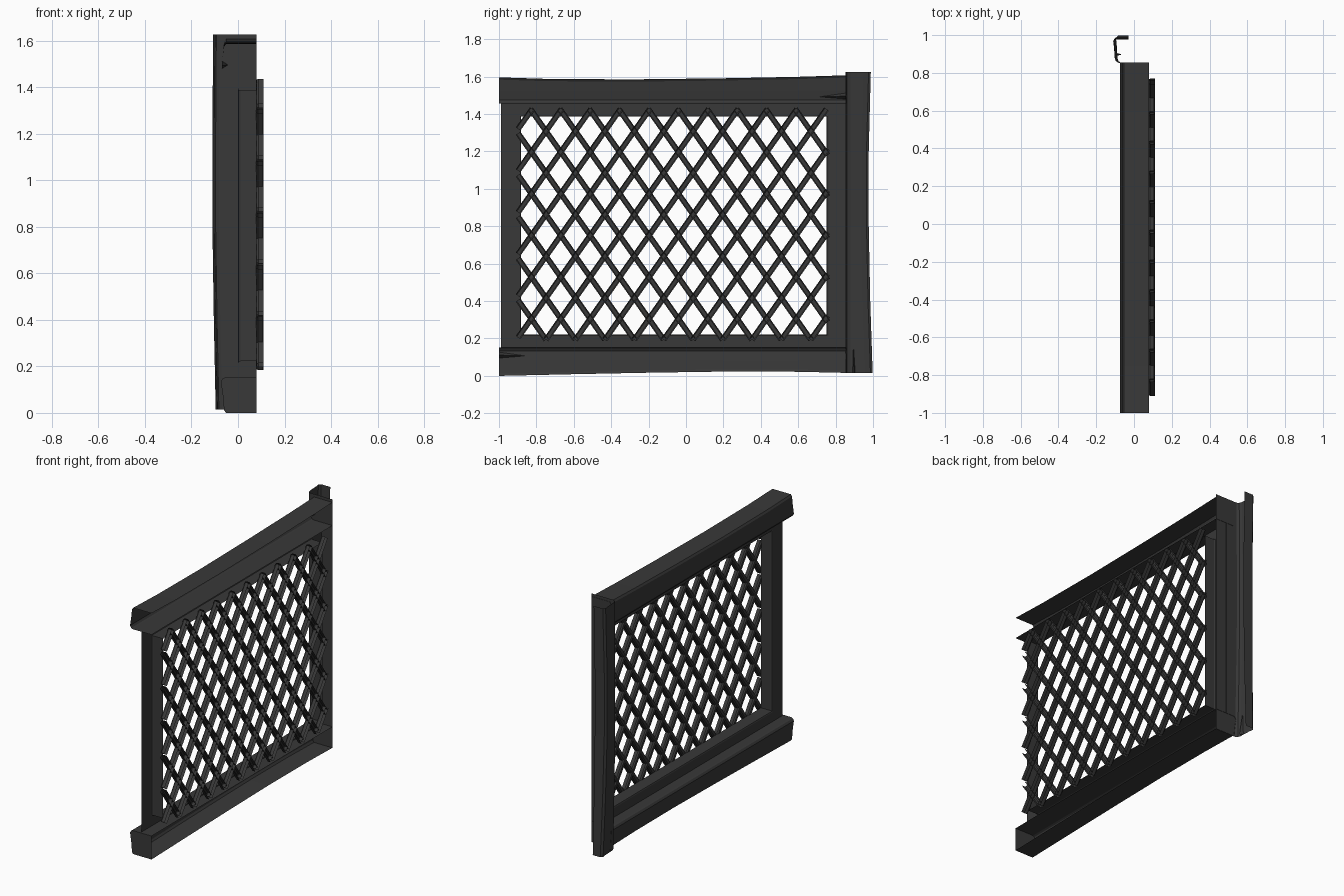
import bpy, bmesh
from mathutils import Vector

if "Cube" in bpy.data.objects:
    bpy.data.objects.remove(bpy.data.objects["Cube"])

mat = bpy.data.materials.new("dark_grey")
mat.diffuse_color = (0.04, 0.04, 0.04, 1)
mat.use_nodes = True
mat.node_tree.nodes["Principled BSDF"].inputs["Base Color"].default_value = mat.diffuse_color


def finish(bm, name):
    me = bpy.data.meshes.new(name)
    bm.to_mesh(me)
    bm.free()
    me.materials.append(mat)
    ob = bpy.data.objects.new(name, me)
    bpy.context.collection.objects.link(ob)
    return ob


def loft(bm, rings, closed=False, cap=None):
    """Skin a list of point rings into an open sheet; cap is a ring index."""
    vs = [[bm.verts.new(p) for p in r] for r in rings]
    n = len(rings[0])
    for a, b in zip(vs, vs[1:]):
        for i in range(n if closed else n - 1):
            j = (i + 1) % n
            bm.faces.new((a[i], a[j], b[j], b[i]))
    if cap is not None:
        bm.faces.new(vs[cap])


def crack(bm, tip, end_a, end_b, depth):
    """Thin V-shaped split running in from a board end."""
    t, a, b = Vector(tip), Vector(end_a), Vector(end_b)
    low = bm.verts.new((a + b) / 2 + Vector((depth, 0, 0)))
    t, a, b = (bm.verts.new(p) for p in (t, a, b))
    bm.faces.new((t, a, low))
    bm.faces.new((t, low, b))


# Rails: C-shaped boards open at the back, outer edge slightly warped
def rail(name, inner_z, outer, cap):
    s = 1 if outer[0][1] > inner_z else -1
    rings = []
    for y, z in outer:
        rings.append([(0.08, y, z), (-0.052, y, z), (-0.06, y, z - s * 0.012),
                      (-0.066, y, inner_z + s * 0.07), (-0.074, y, inner_z + s * 0.018),
                      (-0.066, y, inner_z + s * 0.005), (-0.055, y, inner_z),
                      (0.08, y, inner_z)])
    bm = bmesh.new()
    loft(bm, rings, cap=cap)
    y = outer[cap][0]
    d = 1 if y < 0 else -1
    zc = inner_z - 0.045 if s < 0 else inner_z + 0.035
    crack(bm, (-0.068, y + d * 0.14, zc), (-0.068, y, zc + 0.02), (-0.068, y, zc - 0.012), 0.025)
    return finish(bm, name)


rail("top_rail", 1.457,
     [(-1, 1.596), (-0.75, 1.588), (-0.3, 1.585), (0.2, 1.591), (0.6, 1.599), (0.855, 1.607)], -1)
rail("bottom_rail", 0.152,
     [(-1, 0.0), (-0.6, 0.009), (-0.2, 0.017), (0.2, 0.023), (0.6, 0.022), (0.855, 0.016)], 0)

# Side post: taller C-shaped board with a short outer return
bm = bmesh.new()
rings = []
for z, yo, xo in [(0.015, 0.998, -0.096), (0.4, 0.985, -0.104), (0.8, 0.977, -0.11),
                  (1.2, 0.977, -0.11), (1.626, 0.988, -0.107)]:
    rings.append([(-0.03, yo, z), (xo + 0.012, yo, z), (xo, yo - 0.012, z),
                  (xo + 0.004, yo - 0.04, z), (xo + 0.008, 0.88, z), (xo + 0.014, 0.862, z),
                  (xo + 0.028, 0.853, z), (0.08, 0.853, z)])
loft(bm, rings)
crack(bm, (-0.094, 0.895, 0.18), (-0.09, 0.905, 0.015), (-0.09, 0.89, 0.015), 0.025)
finish(bm, "side_post")


# Inner frame: flat face with a rounded reveal going back to the lattice
def rect(x, y0, y1, z0, z1):
    return [(x, y0, z0), (x, y1, z0), (x, y1, z1), (x, y0, z1)]


Y0, Y1, Z0, Z1 = -0.882, 0.752, 0.222, 1.386
bm = bmesh.new()
loft(bm, [rect(0.0, -0.99, 0.856, 0.152, 1.457)] +
     [rect(x, Y0 - m, Y1 + m, Z0 - m, Z1 + m)
      for x, m in [(0.0, 0.01), (0.003, 0.003), (0.01, 0.0), (0.08, 0.0)]], closed=True)
finish(bm, "inner_frame")

# Lattice: crossing channel strips clipped to the opening
STEP, ROW = 0.1573, 0.223
TOP, BOT, LEFT, RIGHT = 1.42, 0.20, -0.893, 0.753
slope = ROW / STEP
for sgn, name, dx in [(1, "lattice_strips_right", 0.0), (-1, "lattice_strips_left", 0.003)]:
    bm = bmesh.new()
    for k in range(-7, 18):
        yt = -0.827 + k * STEP
        ends = sorted((yt, yt + sgn * (TOP - BOT) / slope))
        ya, yb = max(ends[0], LEFT), min(ends[1], RIGHT)
        if yb - ya < 0.03:
            continue
        pts = [Vector((0, y, TOP - abs(y - yt) * slope)) for y in (ya, yb)]
        d = (pts[1] - pts[0]).normalized()
        side = Vector((0, -d.z, d.y))
        pts[0] -= d * 0.008
        pts[1] += d * 0.008
        prof = [(0.107, -0.015), (0.085, -0.015), (0.077, -0.009),
                (0.077, 0.009), (0.085, 0.015), (0.107, 0.015)]
        loft(bm, [[p + side * w + Vector((x + dx, 0, 0)) for x, w in prof] for p in pts])
    finish(bm, name)
